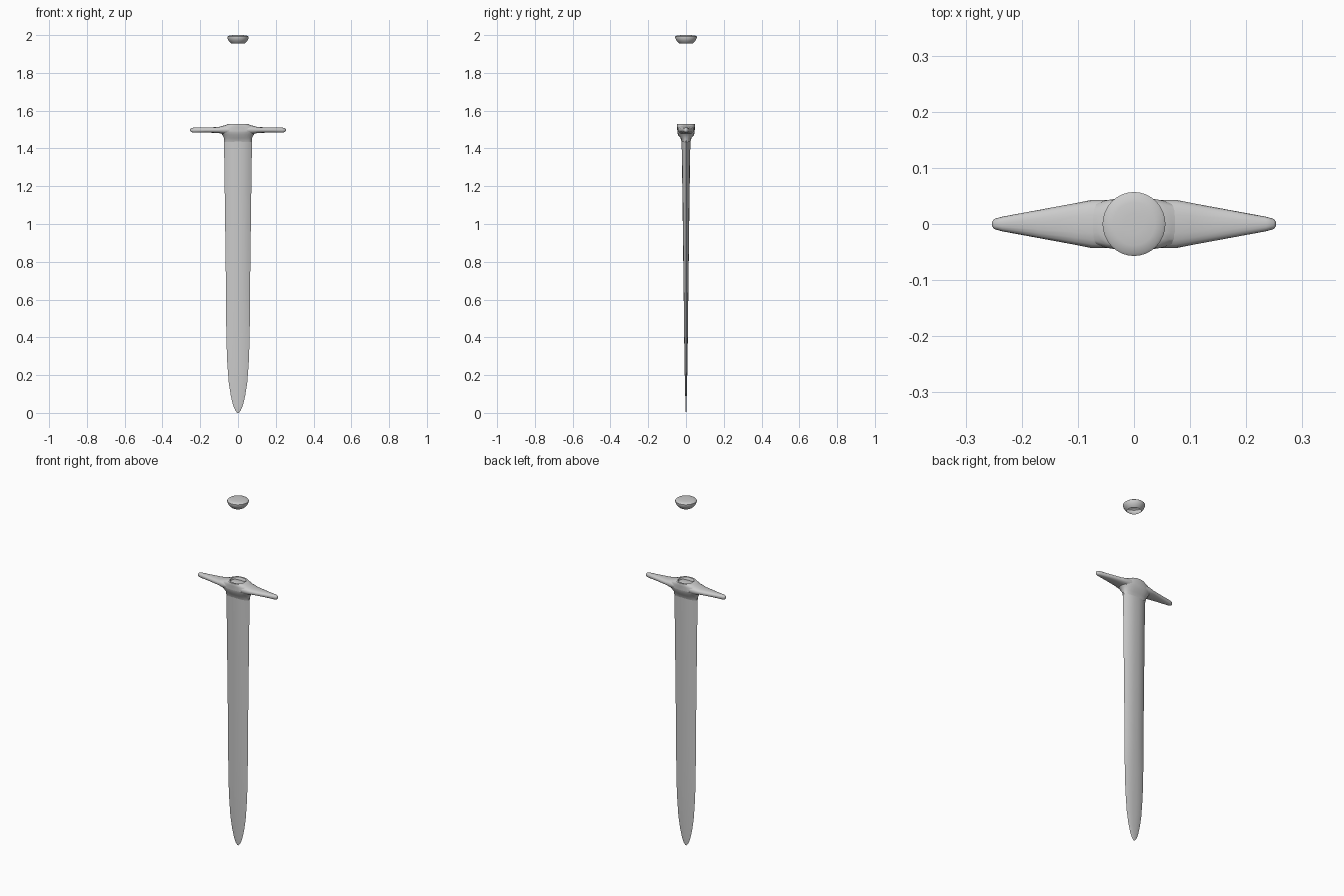
import bpy, bmesh, math
from mathutils import Vector

if "Cube" in bpy.data.objects:
    bpy.data.objects.remove(bpy.data.objects["Cube"])


def loft(name, rings, cap_start=True, cap_end=True, angle=40):
    """Skin a list of equal-sized point rings into one smooth-shaded object."""
    bm = bmesh.new()
    loops = [[bm.verts.new(p) for p in ring] for ring in rings]
    n = len(loops[0])
    for a, b in zip(loops, loops[1:]):
        for i in range(n):
            j = (i + 1) % n
            bm.faces.new((a[i], a[j], b[j], b[i]))
    if cap_start:
        bm.faces.new(loops[0][::-1])
    if cap_end:
        bm.faces.new(loops[-1])
    bmesh.ops.recalc_face_normals(bm, faces=bm.faces)
    mesh = bpy.data.meshes.new(name)
    bm.to_mesh(mesh)
    bm.free()
    obj = bpy.data.objects.new(name, mesh)
    bpy.context.collection.objects.link(obj)
    bpy.ops.object.select_all(action='DESELECT')
    obj.select_set(True)
    bpy.context.view_layer.objects.active = obj
    bpy.ops.object.shade_smooth_by_angle(angle=math.radians(angle))
    return obj


def oval(n, power=2.0):
    """Unit superellipse points."""
    pts = []
    for i in range(n):
        t = 2 * math.pi * i / n
        c, s = math.cos(t), math.sin(t)
        pts.append((math.copysign(abs(c) ** (2 / power), c),
                    math.copysign(abs(s) ** (2 / power), s)))
    return pts


def stack(points, profile):
    """Horizontal rings from (z, half width, half depth)."""
    return [[Vector((u * w, v * d, z)) for u, v in points] for z, w, d in profile]


# Blade: thin lens section with a flatter middle, tapering to a rounded tip
half = [(1, 0), (0.8, 0.45), (0.5, 0.85), (0.2, 1), (-0.2, 1), (-0.5, 0.85), (-0.8, 0.45)]
lens = half + [(-u, -v) for u, v in half]
loft("blade", stack(lens, [
    (0.0, 0.004, 0.001), (0.012, 0.014, 0.002), (0.04, 0.026, 0.003),
    (0.09, 0.038, 0.004), (0.16, 0.049, 0.006), (0.28, 0.058, 0.008),
    (0.42, 0.062, 0.010), (0.60, 0.063, 0.012), (1.0, 0.068, 0.017),
    (1.30, 0.072, 0.021), (1.49, 0.075, 0.024)]))

# Collar flaring from the blade into the underside of the guard
loft("blade_collar", stack(oval(24, 2.5), [
    (1.435, 0.072, 0.023), (1.455, 0.074, 0.029),
    (1.472, 0.083, 0.043), (1.490, 0.100, 0.046)]), cap_start=False)

# Crossguard: rounded bar, widest in the middle, tapering to both ends
side = [(0.253, 0.004, 1.492, 1.502), (0.249, 0.009, 1.487, 1.507),
        (0.235, 0.013, 1.484, 1.510), (0.17, 0.025, 1.484, 1.511),
        (0.105, 0.037, 1.482, 1.513), (0.075, 0.043, 1.476, 1.521)]
stations = [(-x, d, a, b) for x, d, a, b in side] + side[::-1]
loft("crossguard", [
    [Vector((x, v * d, (a + b) / 2 + u * (b - a) / 2)) for u, v in oval(20, 2.5)]
    for x, d, a, b in stations])

# Open socket on top of the guard, where the grip would seat
loft("grip_socket", stack(oval(24, 2.4), [
    (1.490, 0.098, 0.046), (1.513, 0.092, 0.047), (1.523, 0.068, 0.048),
    (1.530, 0.050, 0.047), (1.530, 0.042, 0.038), (1.516, 0.038, 0.032)]),
    cap_start=False)

# Pommel: shallow bowl with a softly domed top and an open underside
loft("pommel", stack(oval(32), [
    (1.956, 0.036, 0.036), (1.962, 0.043, 0.043), (1.972, 0.051, 0.051),
    (1.984, 0.056, 0.057), (1.992, 0.056, 0.057), (1.996, 0.051, 0.052),
    (1.999, 0.038, 0.038), (2.0, 0.018, 0.018)]), cap_start=False)
